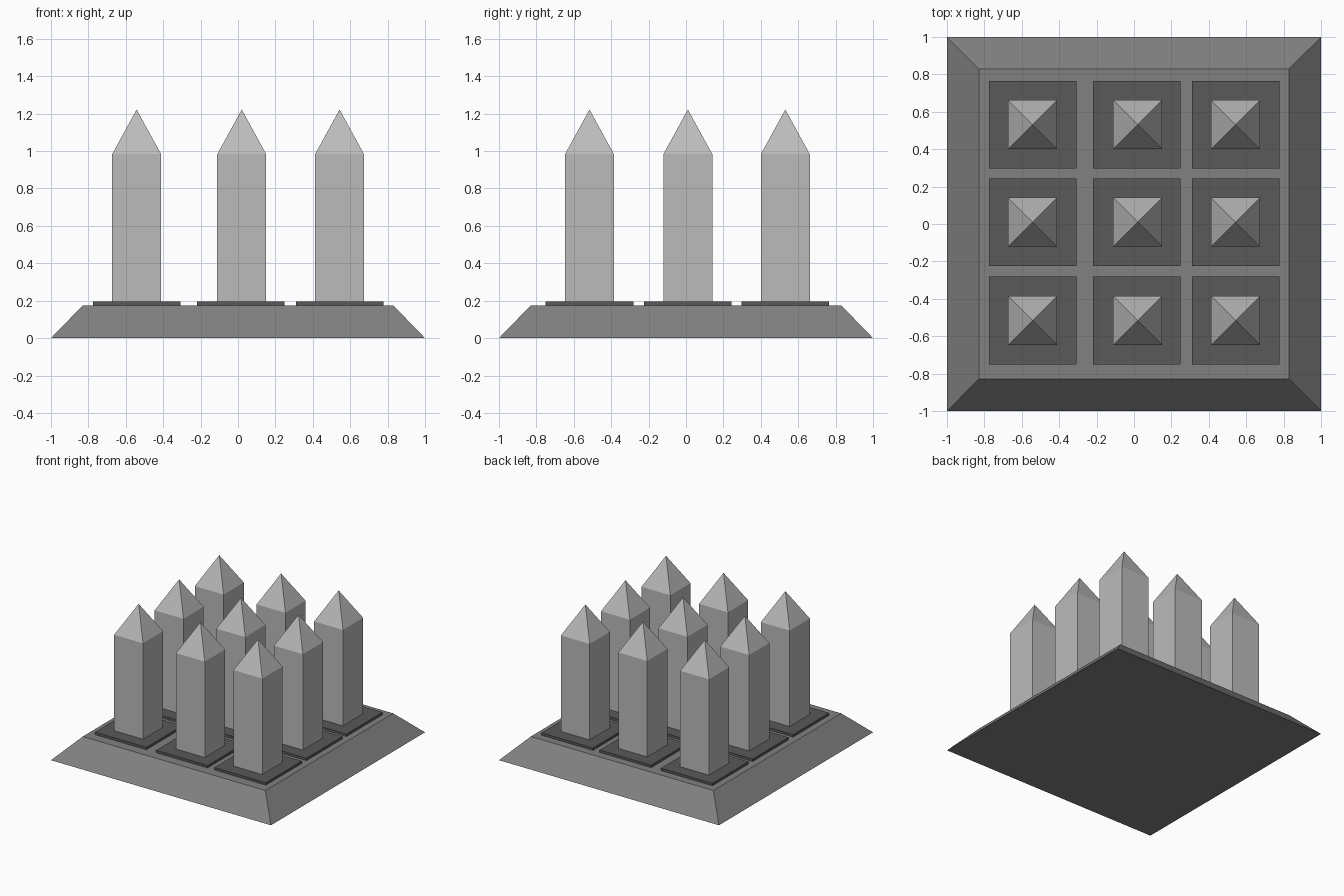
import bpy, bmesh

if "Cube" in bpy.data.objects:
    bpy.data.objects.remove(bpy.data.objects["Cube"])

TILE_XS, SPIKE_XS = (-0.542, 0.015, 0.544), (-0.542, 0.02, 0.543)
YS = (-0.516, 0.010, 0.531)


def grey(name, value):
    mat = bpy.data.materials.new(name)
    mat.diffuse_color = (value, value, value, 1)
    mat.use_nodes = True
    mat.node_tree.nodes["Principled BSDF"].inputs["Base Color"].default_value = mat.diffuse_color
    return mat


def stack(name, x, y, rings, mat):
    """Closed square solid from (half width, z) rings; zero width makes an apex."""
    bm = bmesh.new()
    prev = None
    for half, z in rings:
        if half == 0:
            ring = [bm.verts.new((0, 0, z))]
        else:
            ring = [bm.verts.new((sx * half, sy * half, z))
                    for sx, sy in ((-1, -1), (1, -1), (1, 1), (-1, 1))]
        if prev is None:
            bm.faces.new(ring[::-1])
        else:
            for i in range(4):
                j = (i + 1) % 4
                upper = ring if len(ring) == 1 else [ring[j], ring[i]]
                bm.faces.new([prev[i], prev[j]] + upper)
        prev = ring
    if len(prev) == 4:
        bm.faces.new(prev)
    mesh = bpy.data.meshes.new(name)
    bm.to_mesh(mesh)
    bm.free()
    mesh.materials.append(mat)
    obj = bpy.data.objects.new(name, mesh)
    obj.location = (x, y, 0)
    bpy.context.collection.objects.link(obj)
    return obj


mid, dark, light = grey("mid_grey", 0.22), grey("dark_grey", 0.1), grey("light_grey", 0.5)

# Sloped base
stack("base", 0, 0, [(1.0, 0.0), (0.83, 0.175)], mid)

# Grid of thin dark tiles, each carrying a pointed spike
for row, y in enumerate(YS):
    for col in range(3):
        stack(f"tile_{row}_{col}", TILE_XS[col], y, [(0.234, 0.172), (0.234, 0.195)], dark)
        stack(f"spike_{row}_{col}", SPIKE_XS[col], y,
              [(0.131, 0.19), (0.131, 0.983), (0, 1.222)], light)
